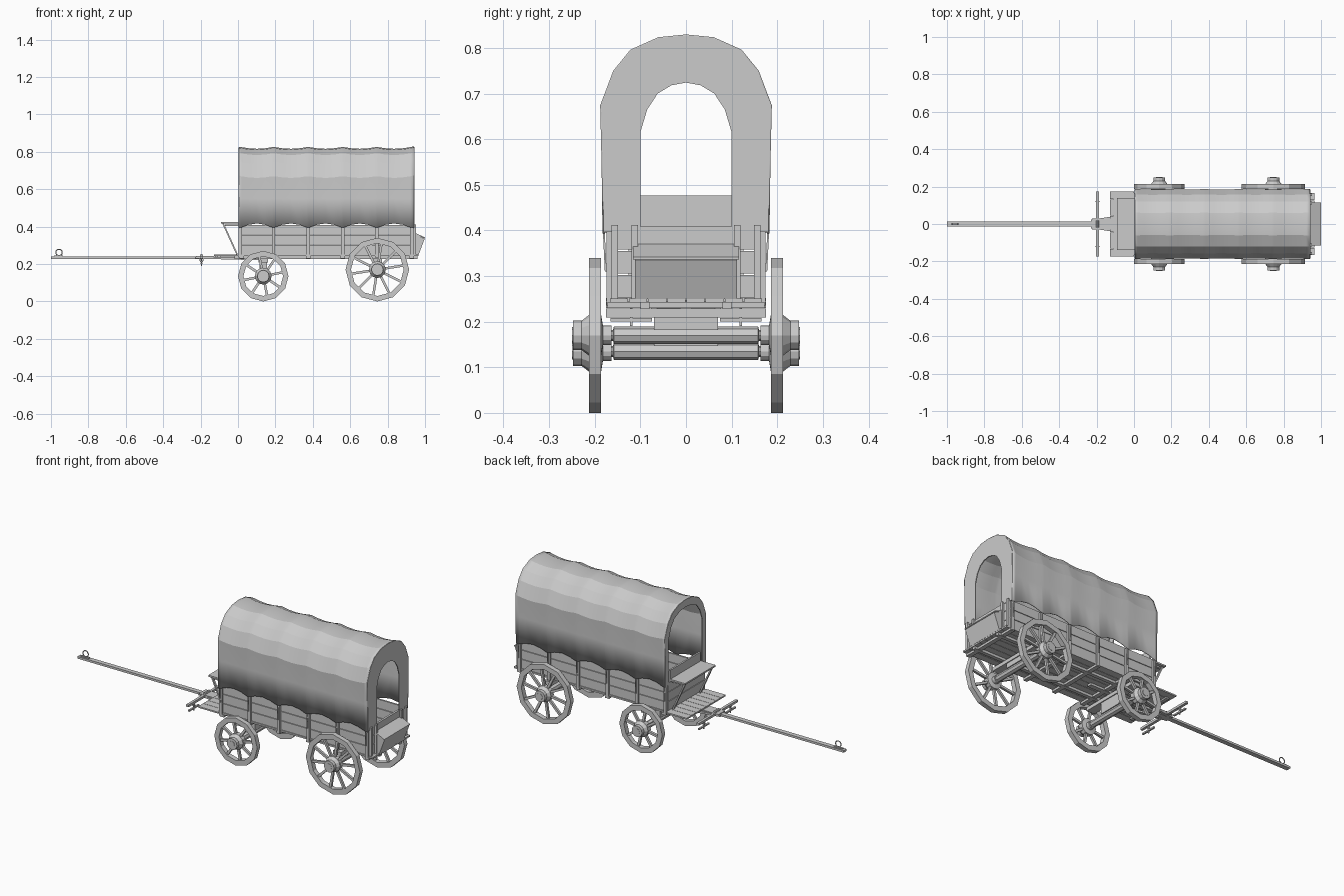
import bpy, bmesh
from math import pi, sin, cos
from mathutils import Vector

if "Cube" in bpy.data.objects:
    bpy.data.objects.remove(bpy.data.objects["Cube"])


def make(name, verts, faces):
    me = bpy.data.meshes.new(name)
    me.from_pydata(verts, [], faces)
    bm = bmesh.new()
    bm.from_mesh(me)
    bmesh.ops.recalc_face_normals(bm, faces=bm.faces)
    bm.to_mesh(me)
    bm.free()
    ob = bpy.data.objects.new(name, me)
    bpy.context.collection.objects.link(ob)
    return ob


BOX = [(0, 1, 3, 2), (4, 6, 7, 5), (0, 4, 5, 1), (2, 3, 7, 6), (0, 2, 6, 4), (1, 5, 7, 3)]


def box(name, x0, x1, y0, y1, z0, z1):
    return make(name, [(x, y, z) for x in (x0, x1) for y in (y0, y1) for z in (z0, z1)], BOX)


def beam(name, p, q, w, h):
    """Square bar from p to q."""
    p, q = Vector(p), Vector(q)
    d = (q - p).normalized()
    u = d.cross(Vector((0, 1, 0)) if abs(d.y) < 0.9 else Vector((0, 0, 1))).normalized()
    v = d.cross(u)
    return make(name, [c + u * a * h / 2 + v * b * w / 2 for c in (p, q) for a in (-1, 1) for b in (-1, 1)], BOX)


def lathe(name, prof, n, cx, cz, s=1, closed=False):
    """Spin (radius, y) points about a y-parallel axis."""
    verts = [(cx + r * cos(2 * pi * i / n), s * y, cz + r * sin(2 * pi * i / n))
             for i in range(n) for r, y in prof]
    m = len(prof)
    faces = [(i * m + j, i * m + (j + 1) % m, (i + 1) % n * m + (j + 1) % m, (i + 1) % n * m + j)
             for i in range(n) for j in range(m if closed else m - 1)]
    if not closed:
        faces += [tuple(i * m for i in range(n)), tuple(i * m + m - 1 for i in range(n))]
    return make(name, verts, faces)


def prism(name, outline, y0, y1):
    """Extrude an (x, z) outline along y."""
    n = len(outline)
    return make(name, [(x, y, z) for y in (y0, y1) for x, z in outline],
                [tuple(range(n)), tuple(range(n, 2 * n))] +
                [(i, (i + 1) % n, (i + 1) % n + n, i + n) for i in range(n)])


def ring(name, x, y, z, r, t):
    bpy.ops.mesh.primitive_torus_add(location=(x, y, z), rotation=(pi / 2, 0, 0), major_radius=r,
                                     minor_radius=t, major_segments=12, minor_segments=6)
    bpy.context.object.name = name


# wheels with hubs, spokes and axles
for label, cx, R, n in (("front", 0.135, 0.135, 8), ("rear", 0.745, 0.17, 10)):
    for s in (-1, 1):
        side = label + ("_left" if s < 0 else "_right")
        ri = R - 0.029
        lathe(side + "_rim", [(R, 0.186), (R, 0.213), (ri, 0.213), (ri, 0.186)], 12, cx, R, s, True)
        lathe(side + "_hub", [(0.021, 0.163), (0.021, 0.182), (0.045, 0.186), (0.045, 0.212),
                              (0.032, 0.229), (0.032, 0.248)], 12, cx, R, s)
        lathe(side + "_hub_cap", [(0.018, 0.245), (0.018, 0.25)], 8, cx, R, s)
        for i in range(n):
            a = 2 * pi * (i + 0.25) / n
            d = Vector((cos(a), 0, sin(a)))
            c = Vector((cx, s * 0.2, R))
            beam(side + "_spoke", c + d * 0.03, c + d * (ri + 0.004), 0.013, 0.013)
    lathe(label + "_axle", [(0.012, -0.18), (0.012, -0.16), (0.019, -0.158), (0.019, 0.158),
                            (0.012, 0.16), (0.012, 0.18)], 8, cx, R)
    # bolsters between axle and bed
    box(label + "_axle_block", cx - 0.02, cx + 0.02, -0.07, 0.07, R + 0.012, 0.212)
    box(label + "_bolster", cx - 0.025, cx + 0.025, -0.175, 0.175, 0.209, 0.229)

# bed planks and cross beams
for i in range(8):
    y = -0.168 + i * 0.042
    box("bed_plank", 0, 0.965, y + 0.001, y + 0.041, 0.242, 0.251)
for x in (0.02, 0.19, 0.375, 0.56, 0.93):
    box("cross_beam", x - 0.012, x + 0.012, -0.172, 0.172, 0.23, 0.243)
for s in (-1, 1):
    box("bed_rail", -0.02, 0.96, s * 0.09 - 0.01, s * 0.09 + 0.01, 0.228, 0.243)

# driver platform
for i in range(8):
    y = -0.176 + i * 0.044
    box("platform_plank", -0.127, 0.0, y + 0.001, y + 0.043, 0.244, 0.252)
box("platform_beam", -0.11, -0.09, -0.14, 0.14, 0.236, 0.245)

# side boards and posts
posts = [0.012, 0.19, 0.375, 0.56, 0.742, 0.928]
for s in (-1, 1):
    for k in range(3):
        z = 0.252 + k * 0.053
        ys = sorted((s * 0.153, s * 0.163))
        box("side_board", 0.005, 0.94, *ys, z, z + 0.05)
    for x in posts:
        box("side_post", x - 0.009, x + 0.009, *sorted((s * 0.162, s * 0.174)), 0.235, 0.40)
        # cover tie rope
        beam("tie_rope", (x, s * 0.18, 0.395), (x, s * 0.176, 0.31), 0.004, 0.004)
    # tailgate posts
    for y in (0.112, 0.156):
        box("tail_post", 0.938, 0.952, s * y - 0.007, s * y + 0.007, 0.245, 0.412)

# end walls
for k in range(3):
    z = 0.252 + k * 0.053
    box("tail_board", 0.928, 0.94, -0.158, 0.158, z, z + 0.05)
    box("front_board", 0.004, 0.014, -0.158, 0.158, z, z + 0.05)
box("seat_back", 0.002, 0.012, -0.135, 0.135, 0.40, 0.476)

# rear feed box
prism("feed_box", [(0.94, 0.252), (0.966, 0.25), (0.998, 0.335), (0.945, 0.362), (0.94, 0.36)], -0.112, 0.112)
prism("feed_box_lid", [(0.94, 0.362), (1.0, 0.336), (1.0, 0.342), (0.94, 0.37)], -0.116, 0.116)

# driver seat and struts
box("seat", -0.09, 0.004, -0.138, 0.138, 0.416, 0.425)
for s in (-1, 1):
    beam("seat_strut", (-0.08, s * 0.12, 0.417), (-0.005, s * 0.12, 0.252), 0.012, 0.008)
    beam("seat_brace", (-0.07, s * 0.12, 0.408), (0.004, s * 0.12, 0.408), 0.012, 0.008)

# canvas cover: arched section swept over the hoops, sagging between them
half = [(0.181, 0.393), (0.182, 0.55), (0.185, 0.67), (0.157, 0.745), (0.12, 0.791), (0.06, 0.818), (0, 0.824)]


def full(h):
    return h + [(-y, z) for y, z in reversed(h[:-1])]


stations = [(posts[0] - 0.008, 0.0)]
for a, b in zip(posts, posts[1:]):
    stations += [(a + (b - a) * t, sin(pi * t)) for t in (0.04, 0.25, 0.5, 0.75, 0.96)]
stations.append((0.941, -0.35))
verts, faces = [], []
arch = full(half)
m = len(arch)
for x, sag in stations:
    for j, (y, z) in enumerate(arch):
        hem = j in (0, m - 1)
        dz = 0.024 * max(sag, 0) if hem else (-0.01 * sag if z > 0.6 else 0)
        verts.append((x, y * (1 - 0.018 * sag * (0 if hem else 1)), z + dz))
for i in range(len(stations) - 1):
    faces += [(i * m + j, i * m + j + 1, (i + 1) * m + j + 1, (i + 1) * m + j) for j in range(m - 1)]
cover = make("canvas_cover", verts, faces)
mod = cover.modifiers.new("thickness", "SOLIDIFY")
mod.thickness = 0.004
mod.offset = 0
bpy.context.view_layer.objects.active = cover
cover.select_set(True)
bpy.ops.object.shade_smooth_by_angle(angle=0.3)

# canvas end panels with arched openings
rear_hole = [(0.1, 0.405), (0.1, 0.52), (0.1, 0.615), (0.085, 0.665), (0.062, 0.7), (0.032, 0.718), (0, 0.724)]
front_hole = [(0.15, 0.40), (0.152, 0.53), (0.152, 0.655), (0.13, 0.715), (0.1, 0.755), (0.05, 0.778), (0, 0.783)]
for name, x, hole, lift in (("rear_canvas_panel", 0.94, rear_hole, 0.003), ("front_canvas_panel", 0.005, front_hole, 0)):
    outer = [(y, z + lift) for y, z in arch]
    pts = [(x, y, z) for y, z in outer + full(hole)]
    panel = make(name, pts, [(j, j + 1, j + 1 + m, j + m) for j in range(m - 1)])
    mod = panel.modifiers.new("thickness", "SOLIDIFY")
    mod.thickness = 0.005
    mod.offset = 0

# tongue, hounds and end ring
box("tongue", -1.0, 0.29, -0.013, 0.013, 0.228, 0.24)
ring("tongue_ring", -0.957, 0, 0.262, 0.017, 0.003)
box("ring_plate", -0.985, -0.935, -0.006, 0.006, 0.239, 0.246)
for s in (-1, 1):
    beam("hound", (-0.23, s * 0.016, 0.234), (0.13, s * 0.07, 0.225), 0.014, 0.01)
box("hitch_plate", -0.225, -0.12, -0.03, 0.03, 0.238, 0.244)

# harness bar with hanging hooks
box("harness_bar", -0.203, -0.188, -0.175, 0.175, 0.23, 0.243)
lathe("harness_pin", [(0.008, -0.02), (0.008, 0.02)], 8, -0.195, 0.246)
for s in (-1, 1):
    ring("harness_ring", -0.195, s * 0.12, 0.222, 0.009, 0.002)
    box("hook_shank", -0.198, -0.192, s * 0.12 - 0.003, s * 0.12 + 0.003, 0.19, 0.232)
    box("hook_bar", -0.2, -0.19, s * 0.12 - 0.045, s * 0.12 + 0.045, 0.2, 0.208)
